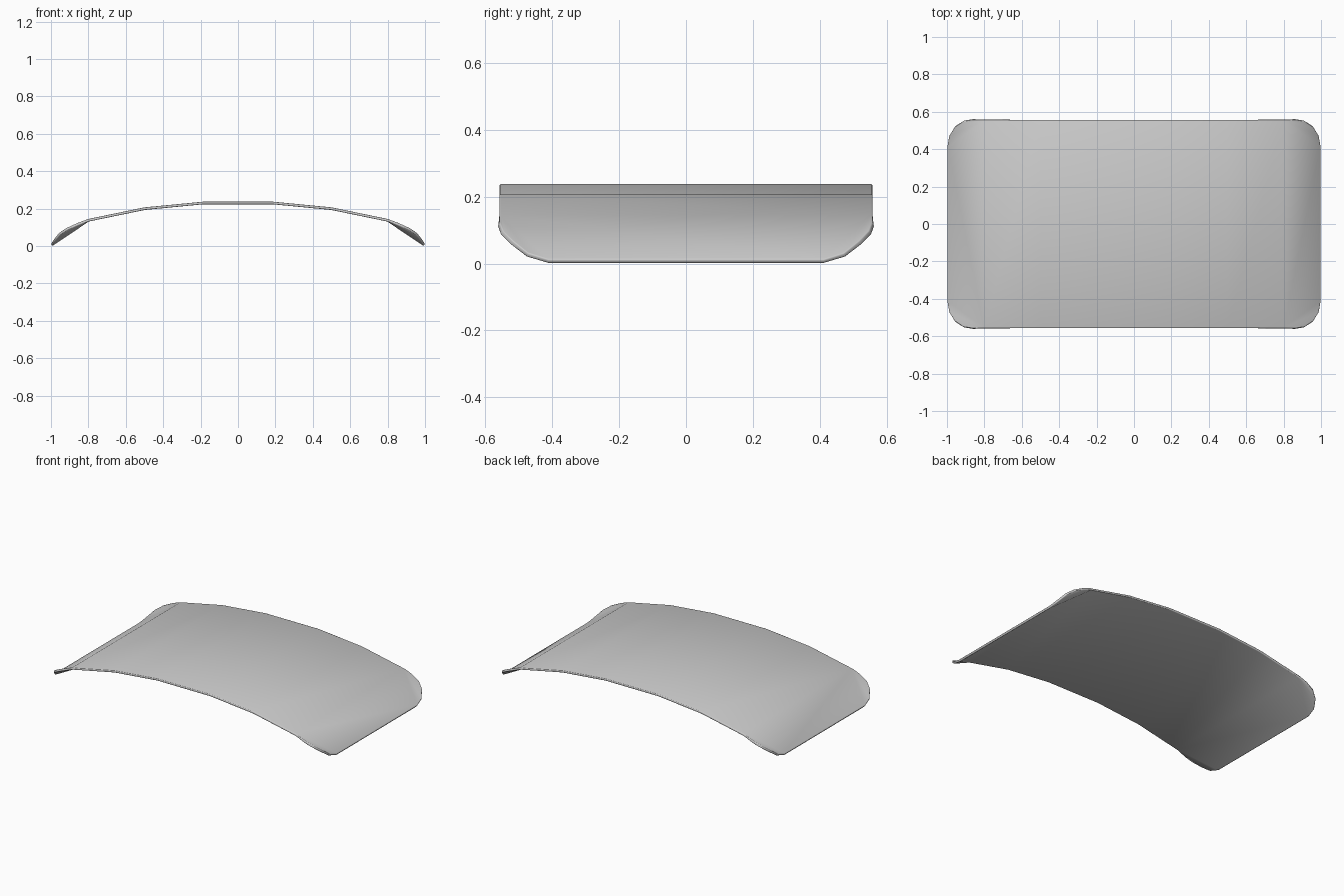
import bpy, bmesh

if "Cube" in bpy.data.objects:
    bpy.data.objects.remove(bpy.data.objects["Cube"])

# Arched profile (x, z) and the rounded corner outline (x, y, z) of one quarter
W = 0.557
arch = [(0.19, 0.237), (0.5, 0.207), (0.81, 0.143)]
corner = [(0.86, W, 0.124), (0.915, 0.547, 0.099), (0.96, 0.516, 0.068),
          (0.989, 0.47, 0.031), (1.0, 0.41, 0.012)]

bm = bmesh.new()

# Arch ribs running front to back
profile = [(-x, z) for x, z in reversed(arch)] + arch
ribs = [(bm.verts.new((x, -W, z)), bm.verts.new((x, W, z))) for x, z in profile]
for (a, b), (c, d) in zip(ribs, ribs[1:]):
    bm.faces.new((a, c, d, b))

# Sloping end panels with rounded corner fans
for sx, rib in ((-1, ribs[0]), (1, ribs[-1])):
    tips = []
    for sy, root in ((-1, rib[0]), (1, rib[1])):
        arc = [bm.verts.new((sx * x, sy * y, z)) for x, y, z in corner]
        for p, q in zip(arc, arc[1:]):
            bm.faces.new((root, p, q))
        tips.append(arc[-1])
    bm.faces.new((rib[0], tips[0], tips[1], rib[1]))

bmesh.ops.recalc_face_normals(bm, faces=bm.faces[:])
if sum(f.normal.z for f in bm.faces) < 0:
    bmesh.ops.reverse_faces(bm, faces=bm.faces[:])

mesh = bpy.data.meshes.new("curved_panel")
bm.to_mesh(mesh)
bm.free()
panel = bpy.data.objects.new("curved_panel", mesh)
bpy.context.collection.objects.link(panel)

# Thin shell with a softened rim
shell = panel.modifiers.new("shell", 'SOLIDIFY')
shell.thickness = 0.014
shell.offset = -1
rim = panel.modifiers.new("rim", 'BEVEL')
rim.width = 0.004
rim.segments = 2
rim.limit_method = 'ANGLE'
rim.angle_limit = 1.1

bpy.context.view_layer.objects.active = panel
panel.select_set(True)
bpy.ops.object.shade_smooth_by_angle(angle=0.7)
